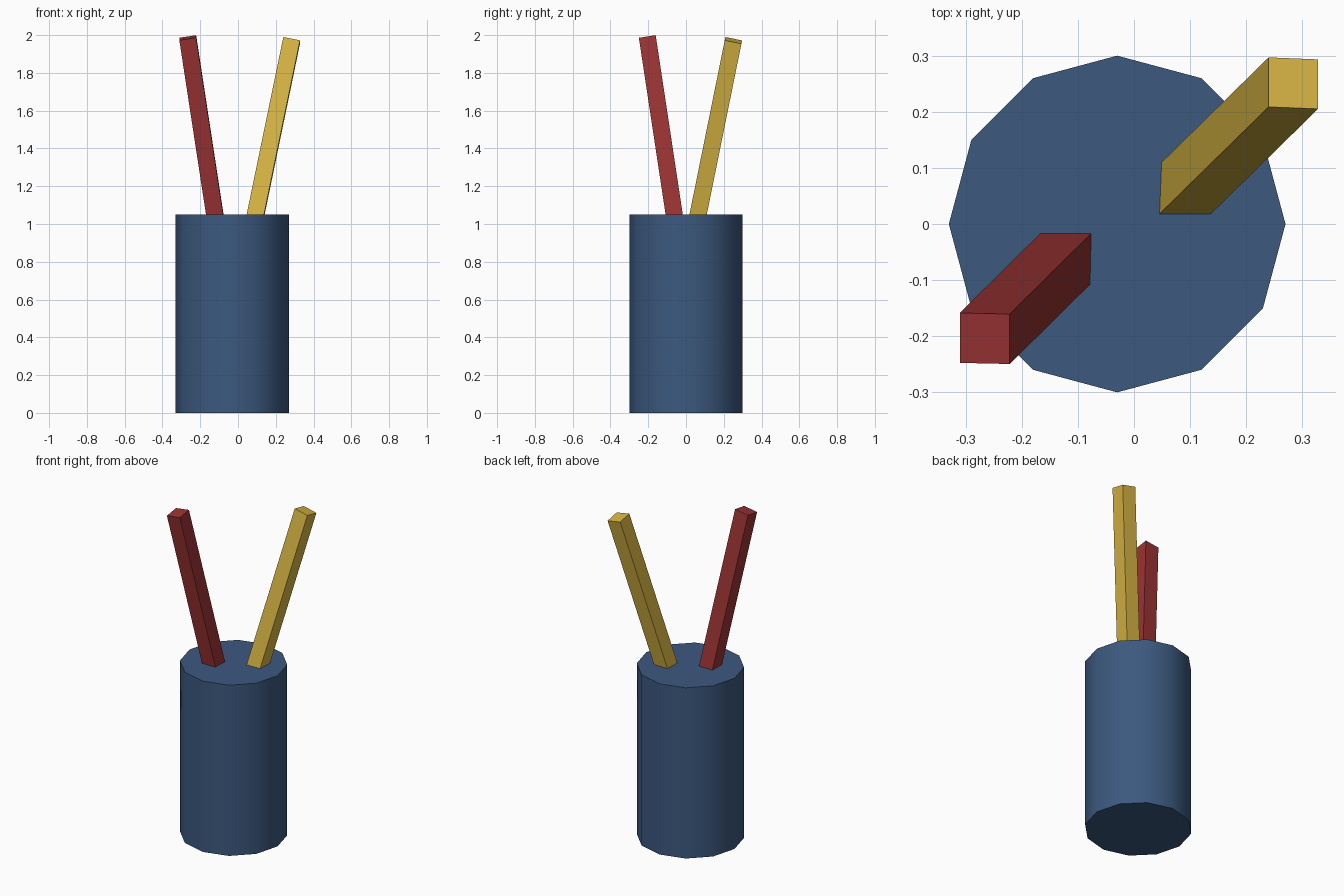
import bpy
import math
from mathutils import Matrix, Vector

if "Cube" in bpy.data.objects:
    bpy.data.objects.remove(bpy.data.objects["Cube"])


def material(name, rgb):
    m = bpy.data.materials.new(name)
    m.diffuse_color = (*rgb, 1.0)
    m.use_nodes = True
    m.node_tree.nodes["Principled BSDF"].inputs["Base Color"].default_value = m.diffuse_color
    return m


blue = material("slate blue", (0.045, 0.100, 0.212))
red = material("dark red", (0.328, 0.033, 0.033))
yellow = material("mustard yellow", (0.68, 0.456, 0.056))

# Twelve-sided solid holder, smooth around the wall with crisp caps
HEIGHT = 1.05
bpy.ops.mesh.primitive_cylinder_add(vertices=12, radius=0.3, depth=HEIGHT,
                                    location=(-0.03, 0, HEIGHT / 2))
holder = bpy.context.object
holder.name = "holder"
holder.data.materials.append(blue)
bpy.ops.object.shade_smooth_by_angle(angle=math.radians(40))


def stick(name, top, tilt_x, tilt_y, mat, length=1.2, width=0.09):
    """Square stick hanging down from the centre of its top face."""
    rot = Matrix.Rotation(tilt_x, 4, 'X') @ Matrix.Rotation(tilt_y, 4, 'Y')
    bpy.ops.mesh.primitive_cube_add(size=1)
    ob = bpy.context.object
    ob.name = name
    ob.data.transform(Matrix.Translation((0, 0, -length / 2))
                      @ Matrix.Diagonal((width, width, length, 1)))
    ob.matrix_world = Matrix.Translation(Vector(top)) @ rot
    ob.data.materials.append(mat)


# Two sticks leaning apart, their lower ends sunk into the holder
stick("red_stick", (-0.266, -0.204, 1.986), 0.15, -0.15, red)
stick("yellow_stick", (0.284, 0.251, 1.972), -0.2, 0.2, yellow)
